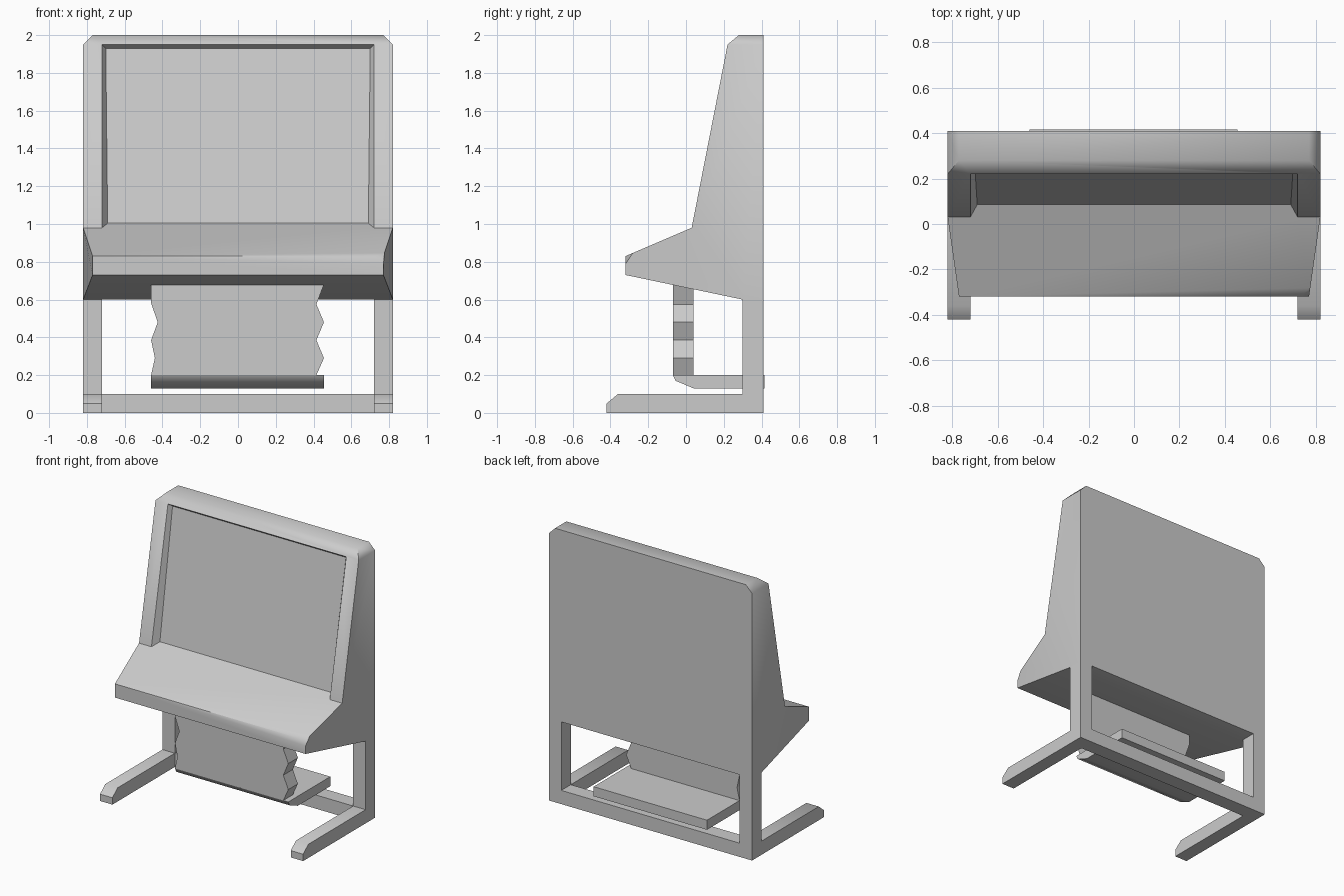
import bpy, bmesh, math
from mathutils import Vector

if "Cube" in bpy.data.objects:
    bpy.data.objects.remove(bpy.data.objects["Cube"])


def finish(name, bm, angle=None):
    bmesh.ops.recalc_face_normals(bm, faces=bm.faces)
    mesh = bpy.data.meshes.new(name)
    bm.to_mesh(mesh)
    bm.free()
    ob = bpy.data.objects.new(name, mesh)
    bpy.context.collection.objects.link(ob)
    if angle:
        bpy.ops.object.select_all(action='DESELECT')
        bpy.context.view_layer.objects.active = ob
        ob.select_set(True)
        bpy.ops.object.shade_smooth_by_angle(angle=math.radians(angle))
    return ob


def extrude(name, profile, axis, lo, hi, angle=None):
    """Prism: profile is (y, z) for axis 'x', (x, z) for axis 'y'."""
    bm = bmesh.new()
    put = (lambda p, t: (t, p[0], p[1])) if axis == 'x' else (lambda p, t: (p[0], t, p[1]))
    a = [bm.verts.new(put(p, lo)) for p in profile]
    b = [bm.verts.new(put(p, hi)) for p in profile]
    bm.faces.new(a)
    bm.faces.new(b)
    for i in range(len(a)):
        j = (i + 1) % len(a)
        bm.faces.new((a[i], a[j], b[j], b[i]))
    return finish(name, bm, angle)


# Cabinet body: named points of the right half, mirrored to the left
half = {
    'a': (.82, .41, .60), 'b': (.82, .41, 1.95), 'c': (.77, .41, 2.0),
    'd': (.77, .28, 2.0), 'e': (.82, .22, 1.95), 'f': (.82, .03, .98),
    'g': (.77, -.32, .83), 'h': (.77, -.32, .73), 'i': (.82, .30, .60),
    # inner rim of the recessed panel
    'j': (.72, .03, .98), 'k': (.69, .085, 1.004),
    'l': (.70, .245, 1.93), 'm': (.72, .22, 1.95),
}
bm = bmesh.new()
R = {n: bm.verts.new(p) for n, p in half.items()}
L = {n: bm.verts.new((-p[0], p[1], p[2])) for n, p in half.items()}
# faces on each side: wall, shelf cheek, top corner, rail, rail inner wall
for keys in ('abefi', 'fghi', 'bcde', 'fjme', 'jklm'):
    for side in (R, L):
        bm.faces.new([side[n] for n in keys])
# faces across: back, top, brow, lip, panel, shelf, shelf front, underside, base
for keys in ('abc', 'cd', 'dem', 'ml', 'lk', 'kjfg', 'gh', 'hi', 'ia'):
    bm.faces.new([R[n] for n in keys] + [L[n] for n in reversed(keys)])
# chipped right corner of the shelf
bmesh.ops.bevel(bm, geom=[R['g']], offset=.042, segments=1, affect='VERTICES')
finish('cabinet_body', bm, 50)

# Rear stand: two uprights and a floor bar in one U shape
extrude('rear_stand', [(-.82, 0), (.82, 0), (.82, .6), (.72, .6), (.72, .1),
                       (-.72, .1), (-.72, .6), (-.82, .6)], 'y', .30, .41)

# Feet with bevelled toes
foot = [(.30, 0), (-.42, 0), (-.42, .05), (-.36, .10), (.30, .10)]
extrude('right_foot', foot, 'x', .72, .82, 40)
extrude('left_foot', foot, 'x', -.82, -.72, 40)

# Hanging slab with zigzag edges
left = [(-.46, .20), (-.44, .29), (-.46, .385), (-.425, .48), (-.46, .58), (-.46, .68)]
right = [(.455, .68), (.415, .575), (.455, .48), (.415, .385), (.455, .29), (.415, .20)]
extrude('hanging_slab', left + right, 'y', -.07, .04)

# Tray running back from the foot of the slab
extrude('rear_tray', [(-.07, .20), (-.055, .17), (.04, .13), (.415, .13), (.415, .20)],
        'x', -.46, .455, 50)
